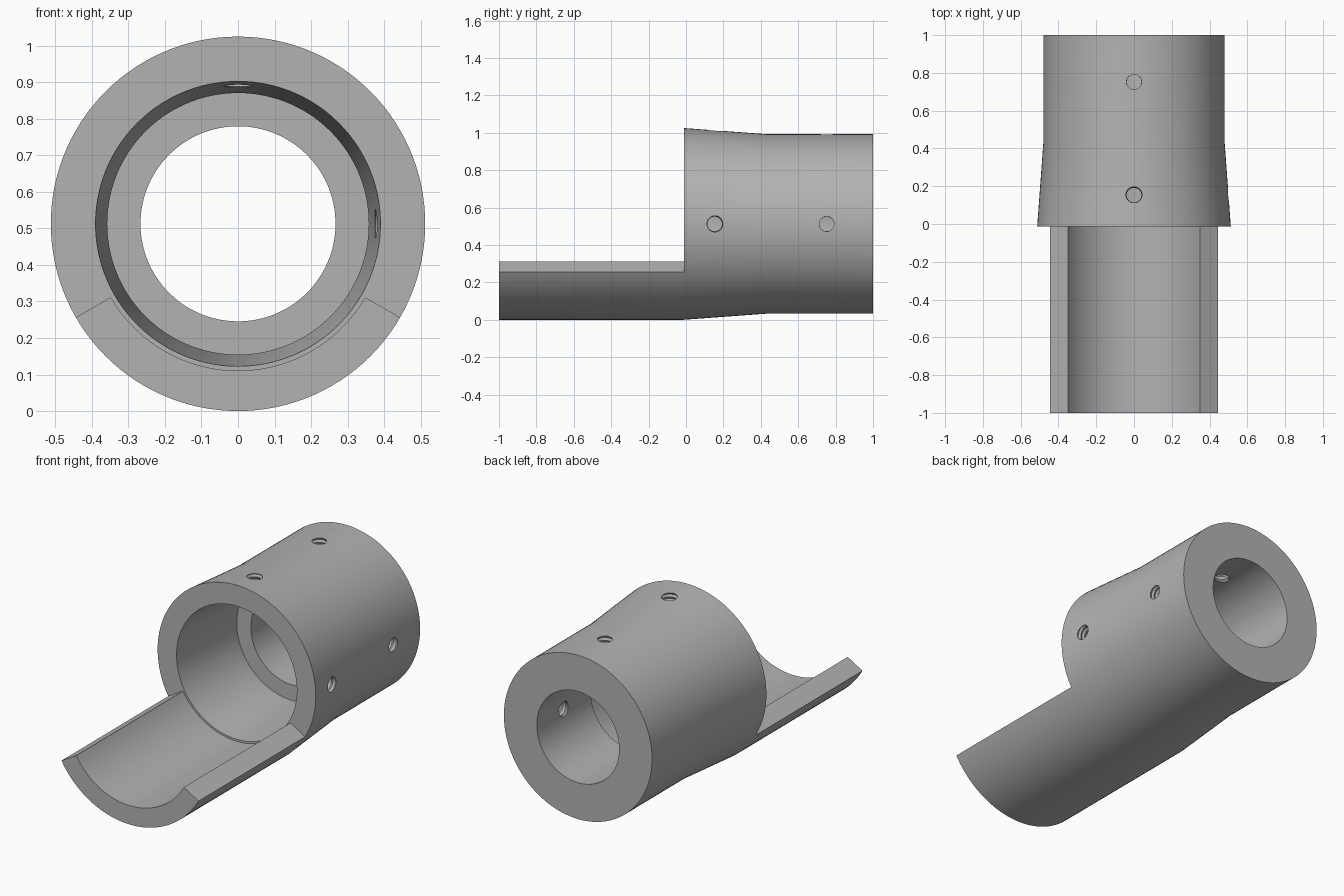
import bpy, bmesh, math
from mathutils import Matrix

if "Cube" in bpy.data.objects:
    bpy.data.objects.remove(bpy.data.objects["Cube"])

AXIS_Z = 0.5125      # height of the bore axis
FRONT, BACK, TIP = -0.012, 1.0, -1.0

steel = bpy.data.materials.new("grey steel")
steel.use_nodes = True
grey = (0.45, 0.45, 0.45, 1)
steel.diffuse_color = grey
steel.node_tree.nodes["Principled BSDF"].inputs["Base Color"].default_value = grey


def lathe(profile, sides, closed):
    """Revolve (radius, y) points about the y axis; cap the ends if open."""
    bm = bmesh.new()
    rings = []
    for r, y in profile:
        angles = [math.tau * i / sides for i in range(sides)]
        rings.append([bm.verts.new((r * math.cos(a), y, r * math.sin(a))) for a in angles])
    pairs = list(zip(rings, rings[1:]))
    if closed:
        pairs.append((rings[-1], rings[0]))
    else:
        bm.faces.new(rings[0])
        bm.faces.new(rings[-1])
    for a, b in pairs:
        for i in range(sides):
            j = (i + 1) % sides
            bm.faces.new((a[i], a[j], b[j], b[i]))
    bmesh.ops.recalc_face_normals(bm, faces=bm.faces)
    return bm


def finish(bm, name, matrix):
    bmesh.ops.transform(bm, matrix=matrix, verts=bm.verts)
    mesh = bpy.data.meshes.new(name)
    bm.to_mesh(mesh)
    bm.free()
    mesh.materials.append(steel)
    obj = bpy.data.objects.new(name, mesh)
    bpy.context.collection.objects.link(obj)
    return obj


# Tapered sleeve with a wide front socket stepping down to the rear bore
profile = [(0.5125, FRONT), (0.48, 0.43), (0.48, BACK), (0.267, BACK),
           (0.267, 0.5), (0.358, 0.5), (0.358, 0.43), (0.39, FRONT), (0.402, FRONT)]
bm = lathe(profile, 120, closed=True)

# Trough: draw the lower third of the front rim forward
rim = []
for f in bm.faces:
    c = f.calc_center_median()
    low = math.degrees(math.atan2(-c.z, abs(c.x))) > 30
    if low and abs(c.y - FRONT) < 1e-4 and math.hypot(c.x, c.z) > 0.42:
        rim.append(f)
grown = bmesh.ops.extrude_face_region(bm, geom=rim)["geom"]
for v in grown:
    if isinstance(v, bmesh.types.BMVert):
        v.co.y = TIP
old = [f for f in rim if f.is_valid]
if old:
    bmesh.ops.delete(bm, geom=old, context='FACES')
bmesh.ops.recalc_face_normals(bm, faces=bm.faces)
body = finish(bm, "sleeve_with_trough", Matrix.Translation((0, 0, AXIS_Z)))

# Threaded screw holes, two on the top and two on the left side
PITCH = 0.026
thread = [(0.046 if i % 2 else 0.039, 0.22 + i * PITCH / 2) for i in range(27)]
lift = Matrix.Translation((0, 0, AXIS_Z))
turns = {"top": Matrix.Rotation(math.pi / 2, 4, 'X'),
         "side": Matrix.Rotation(-math.pi / 2, 4, 'Z')}
bpy.context.view_layer.objects.active = body
body.select_set(True)
for side, turn in turns.items():
    for y in (0.153, 0.752):
        cutter = finish(lathe(thread, 32, closed=False), side + "_hole_cutter",
                        Matrix.Translation((0, y, 0)) @ lift @ turn)
        cutter.hide_render = True
        mod = body.modifiers.new("screw hole", 'BOOLEAN')
        mod.operation = 'DIFFERENCE'
        mod.solver = 'EXACT'
        mod.object = cutter
        bpy.ops.object.modifier_apply(modifier=mod.name)
        bpy.data.objects.remove(cutter)

bpy.ops.object.shade_smooth_by_angle(angle=math.radians(25))
